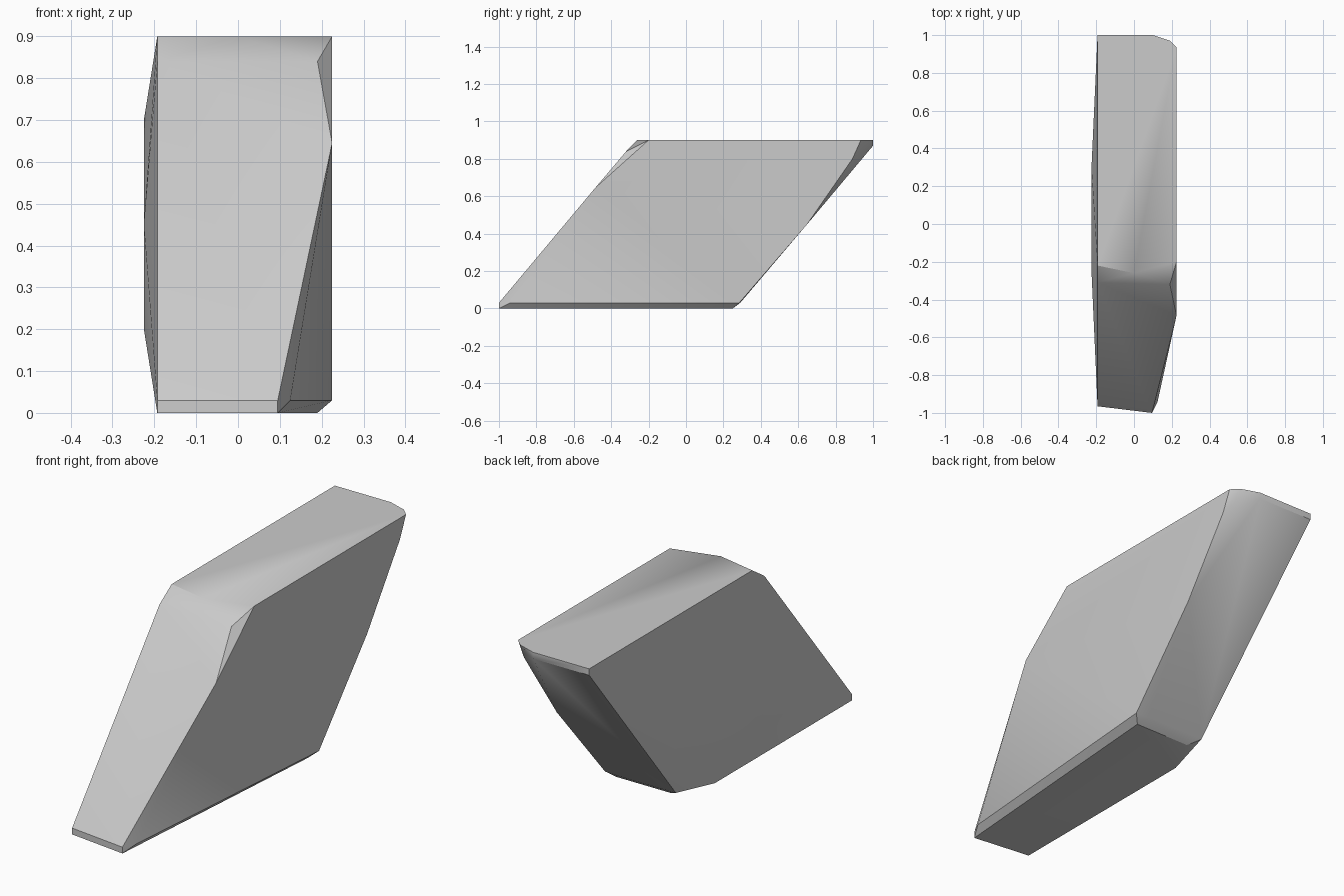
import bpy
import bmesh
import math

# Remove the default cube if present
default_cube = bpy.data.objects.get("Cube")
if default_cube is not None:
    bpy.data.objects.remove(default_cube, do_unlink=True)


def make_material(name, color):
    material = bpy.data.materials.new(name)
    material.use_nodes = True
    material.diffuse_color = color
    material.node_tree.nodes["Principled BSDF"].inputs["Base Color"].default_value = color
    return material


def make_hull(name, points, material):
    """Wrap a set of corner points in a closed convex body."""
    bm = bmesh.new()
    for point in points:
        bm.verts.new(point)
    result = bmesh.ops.convex_hull(bm, input=bm.verts[:])
    unused = {item for item in result["geom_interior"] + result["geom_unused"]
              if isinstance(item, bmesh.types.BMVert)}
    bmesh.ops.delete(bm, geom=list(unused), context="VERTS")
    bmesh.ops.dissolve_limit(bm, angle_limit=math.radians(0.5),
                             verts=bm.verts[:], edges=bm.edges[:])
    bmesh.ops.recalc_face_normals(bm, faces=bm.faces[:])
    mesh = bpy.data.meshes.new(name)
    bm.to_mesh(mesh)
    bm.free()
    mesh.materials.append(material)
    body = bpy.data.objects.new(name, mesh)
    bpy.context.collection.objects.link(body)
    return body


side = 0.225    # widest reach on either side
edge = -0.193   # straight corner line beside the bulged side
lip = 0.03      # height of the narrow bottom and top bands
top = 0.9

# Underside outline, then the band just above it
underside = [(x, y, 0) for x, y in (
    (edge, -0.965), (0.095, -1), (0.19, 0.25), (-0.1, 0.25), (edge, 0.06))]
lower_band = [(x, y, lip) for x, y in (
    (edge, -0.965), (0.095, -1), (0.125, -0.94), (side, 0.285),
    (0.16, 0.29), (-0.15, 0.29))]

# Broken corners on the sloping front and back
front_corners = [(side, -0.485, 0.645), (0.19, -0.32, 0.84), (edge, -0.31, 0.84)]
back_corners = [(side, 0.645, 0.447), (side, 0.89, 0.8), (0.19, 0.94, 0.85),
                (0.1, 1, top - lip), (edge, 1, top - lip)]

# Flat top outline
top_outline = [(x, y, top) for x, y in (
    (edge, -0.22), (0, -0.26), (side, -0.2), (side, 0.935),
    (0.19, 0.97), (0.1, 1), (edge, 1))]

# Shallow swelling on one broad side
side_bulge = [(-side, y, z) for y, z in (
    (-0.25, 0.2), (-0.25, 0.45), (0.3, 0.45), (0.3, 0.7))]

grey = make_material("stone_grey", (0.6, 0.6, 0.6, 1))
slab = make_hull(
    "slanted_slab",
    underside + lower_band + front_corners + back_corners + top_outline + side_bulge,
    grey)

# Soft shading across the shallow facets, crisp main edges
bpy.ops.object.select_all(action="DESELECT")
slab.select_set(True)
bpy.context.view_layer.objects.active = slab
bpy.ops.object.shade_smooth_by_angle(angle=math.radians(30))
